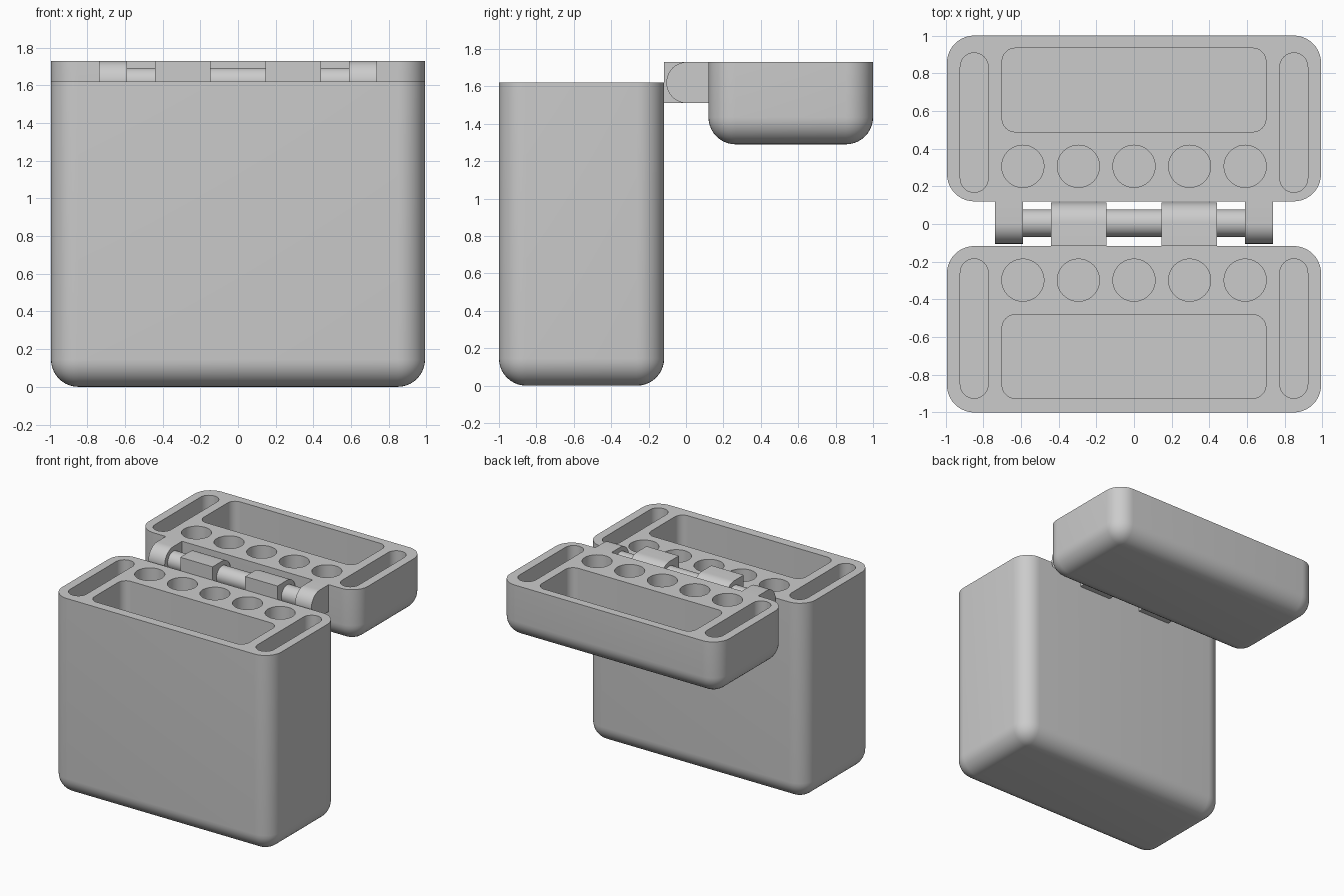
import bpy, bmesh
from math import pi, cos, sin, radians
from mathutils import Vector, Matrix

cube = bpy.data.objects.get("Cube")
if cube:
    bpy.data.objects.remove(cube, do_unlink=True)

grey = bpy.data.materials.new("plain grey")
grey.use_nodes = True
COLOUR = (0.6, 0.6, 0.6, 1)
grey.diffuse_color = COLOUR
grey.node_tree.nodes["Principled BSDF"].inputs["Base Color"].default_value = COLOUR

AXIS_Y, AXIS_Z, BARREL_R = 0.005, 1.62, 0.11


def make_object(name, bm):
    bmesh.ops.recalc_face_normals(bm, faces=bm.faces[:])
    mesh = bpy.data.meshes.new(name)
    bm.to_mesh(mesh)
    bm.free()
    mesh.materials.append(grey)
    obj = bpy.data.objects.new(name, mesh)
    bpy.context.collection.objects.link(obj)
    return obj


def smooth(obj):
    bpy.ops.object.select_all(action="DESELECT")
    obj.select_set(True)
    bpy.context.view_layer.objects.active = obj
    bpy.ops.object.shade_smooth_by_angle(angle=radians(30))


def prism(bm, points, offset):
    """Extrude a closed outline along offset."""
    face = bm.faces.new([bm.verts.new(p) for p in points])
    result = bmesh.ops.extrude_face_region(bm, geom=[face])
    verts = [v for v in result["geom"] if isinstance(v, bmesh.types.BMVert)]
    bmesh.ops.translate(bm, verts=verts, vec=offset)


def rounded_outline(x, y, hx, hy, r, z, steps=10):
    """Rounded rectangle; a radius equal to both half sizes gives a circle."""
    points = []
    for k, (sx, sy) in enumerate([(1, 1), (-1, 1), (-1, -1), (1, -1)]):
        for i in range(steps + 1):
            a = (k + i / steps) * pi / 2
            p = Vector((x + sx * (hx - r) + r * cos(a), y + sy * (hy - r) + r * sin(a), z))
            if not points or (p - points[-1]).length > 1e-5:
                points.append(p)
    if (points[0] - points[-1]).length < 1e-5:
        points.pop()
    return points


def half_box(name, y0, y1, z0, z1, floor, slot_y, pocket_y, hole_y):
    # Shell rounded on the upright and bottom edges, flat on top
    bm = bmesh.new()
    bmesh.ops.create_cube(bm, size=1)
    bmesh.ops.scale(bm, vec=(1.985, y1 - y0, z1 - z0), verts=bm.verts)
    bmesh.ops.translate(bm, vec=(0, (y0 + y1) / 2, (z0 + z1) / 2), verts=bm.verts)
    edges = [e for e in bm.edges if min(v.co.z for v in e.verts) < z1 - 0.01]
    bmesh.ops.bevel(bm, geom=edges, offset=0.145, segments=10, profile=0.5, affect="EDGES")
    shell = make_object(name, bm)

    # Side slots, large pocket and row of round wells
    bm = bmesh.new()
    up = (0, 0, z1 + 0.1 - floor)
    for side in (-1, 1):
        prism(bm, rounded_outline(side * 0.848, slot_y, 0.074, 0.37, 0.074, floor), up)
    prism(bm, rounded_outline(0, pocket_y, 0.7, 0.222, 0.07, floor), up)
    for i in range(-2, 3):
        prism(bm, rounded_outline(i * 0.295, hole_y, 0.112, 0.112, 0.112, floor), up)
    cutter = make_object(name + "_cutter", bm)
    cutter.hide_render = True

    mod = shell.modifiers.new("recesses", "BOOLEAN")
    mod.operation, mod.solver, mod.object = "DIFFERENCE", "EXACT", cutter
    bpy.context.view_layer.objects.active = shell
    bpy.ops.object.modifier_apply(modifier=mod.name)
    bpy.data.objects.remove(cutter, do_unlink=True)
    smooth(shell)


def hinge_lug(name, x0, x1, root_y, facing):
    # Square root against the box, half-round end about the hinge axis
    points = [(x0, root_y, AXIS_Z - BARREL_R)]
    for i in range(21):
        a = -pi / 2 + pi * i / 20
        points.append((x0, AXIS_Y + facing * BARREL_R * cos(a), AXIS_Z + BARREL_R * sin(a)))
    points.append((x0, root_y, AXIS_Z + BARREL_R))
    bm = bmesh.new()
    prism(bm, points, (x1 - x0, 0, 0))
    smooth(make_object(name, bm))


# Deep body and shallow open lid
half_box("body", -1.0, -0.117, 0.0, 1.62, 0.08, -0.555, -0.703, -0.298)
half_box("lid", 0.12, 1.0, 1.29, 1.73, 1.37, 0.538, 0.711, 0.306)

# Hinge knuckles on the body, arms on the lid
for side, label in ((1, "left"), (-1, "right")):
    a, b = sorted((side * 0.147, side * 0.44))
    hinge_lug(label + "_body_knuckle", a, b, -0.118, 1)
    a, b = sorted((side * 0.59, side * 0.737))
    hinge_lug(label + "_lid_arm", a, b, 0.125, -1)

# Hinge pin
bm = bmesh.new()
bmesh.ops.create_cone(bm, cap_ends=True, segments=40, radius1=0.073, radius2=0.073, depth=1.24,
                      matrix=Matrix.Translation((0, AXIS_Y, AXIS_Z)) @ Matrix.Rotation(pi / 2, 4, "Y"))
smooth(make_object("hinge_pin", bm))
